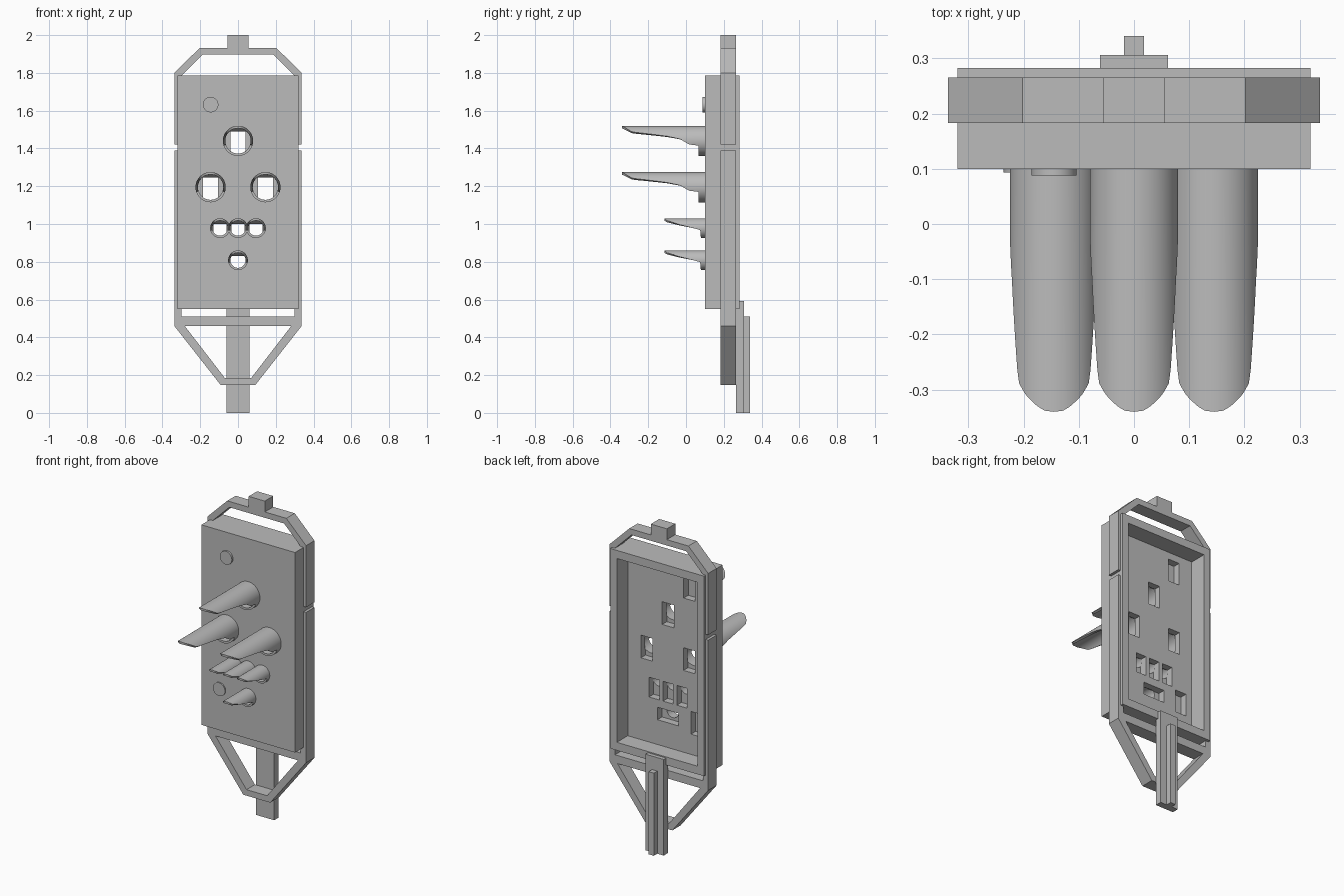
import bpy, bmesh, math

cube = bpy.data.objects.get("Cube")
if cube:
    bpy.data.objects.remove(cube, do_unlink=True)

# Single grey plastic
GREY = (0.5, 0.5, 0.5, 1)
grey = bpy.data.materials.new("grey_plastic")
grey.use_nodes = True
grey.diffuse_color = GREY
grey.node_tree.nodes["Principled BSDF"].inputs["Base Color"].default_value = GREY


def finish(name, bm):
    bmesh.ops.recalc_face_normals(bm, faces=bm.faces)
    mesh = bpy.data.meshes.new(name)
    bm.to_mesh(mesh)
    bm.free()
    mesh.materials.append(grey)
    obj = bpy.data.objects.new(name, mesh)
    bpy.context.collection.objects.link(obj)
    return obj


def activate(obj):
    bpy.ops.object.select_all(action='DESELECT')
    obj.select_set(True)
    bpy.context.view_layer.objects.active = obj


def smooth(obj):
    activate(obj)
    bpy.ops.object.shade_smooth_by_angle(angle=math.radians(35))


def box(name, x0, x1, y0, y1, z0, z1):
    return prism(name, [(x0, z0), (x1, z0), (x1, z1), (x0, z1)], y0, y1)


def prism(name, outline, y0, y1):
    """Front outline (x, z) extruded from y0 to y1."""
    bm = bmesh.new()
    face = bm.faces.new([bm.verts.new((x, y0, z)) for x, z in outline])
    out = bmesh.ops.extrude_face_region(bm, geom=[face])["geom"]
    verts = [v for v in out if isinstance(v, bmesh.types.BMVert)]
    bmesh.ops.translate(bm, verts=verts, vec=(0, y1 - y0, 0))
    return finish(name, bm)


def disc(name, x, z, r, y0, y1):
    ring = [(x + r * math.cos(i * math.tau / 48), z + r * math.sin(i * math.tau / 48))
            for i in range(48)]
    return prism(name, ring, y0, y1)


def cut(target, cutter):
    cutter.hide_render = True
    mod = target.modifiers.new("cut", 'BOOLEAN')
    mod.operation, mod.solver, mod.object = 'DIFFERENCE', 'EXACT', cutter
    activate(target)
    bpy.ops.object.modifier_apply(modifier=mod.name)
    bpy.data.objects.remove(cutter, do_unlink=True)


def mirrored(half):
    """Right half of an outline, top to bottom, closed with its mirror image."""
    return half + [(-x, z) for x, z in reversed(half)]


# Lamp hoods: a tube whose front edge follows (degrees from top, y)
BIG_EDGE = [(0, -.34), (12, -.338), (22, -.33), (39, -.31), (54, -.285), (62, -.2),
            (72, -.1), (83, -.03), (97, 0), (104, .02), (107, .065), (180, .065)]
SMALL_EDGE = [(0, -.115), (20, -.112), (40, -.1), (67, -.04), (90, .04),
              (101, .075), (180, .08)]


def edge_y(edge, deg):
    for (a, ya), (b, yb) in zip(edge, edge[1:]):
        if deg <= b:
            return ya + (yb - ya) * (deg - a) / (b - a)
    return edge[-1][1]


def hood(name, x, z, r, wall, edge):
    bm = bmesh.new()
    steps = 90
    rows = []
    for i in range(steps):
        deg = 360 * i / steps
        y = edge_y(edge, min(deg, 360 - deg))
        s, c = math.sin(math.radians(deg)), math.cos(math.radians(deg))
        rows.append([bm.verts.new((x + q * s, yy, z + q * c))
                     for q, yy in ((r, y), (r, .105), (r - wall, .105), (r - wall, y))])
    for a, b in zip(rows, rows[1:] + rows[:1]):
        for k in range(4):
            m = (k + 1) % 4
            bm.faces.new((a[k], a[m], b[m], b[k]))
    smooth(finish(name, bm))


def baffle(name, x, z, r, drop):
    """Sloped ceiling inside a lamp hole."""
    half = math.sqrt(r * r - drop * drop)
    bm = bmesh.new()
    ends = [[bm.verts.new((xx, y, zz)) for y, zz in
             ((.105, z + r), (.135, z + drop), (.135, z + r))]
            for xx in (x - half, x + half)]
    a, b = ends
    bm.faces.new(a)
    bm.faces.new(b)
    for k in range(3):
        m = (k + 1) % 3
        bm.faces.new((a[k], a[m], b[m], b[k]))
    finish(name, bm)


# Housing with hollow back
housing = box("housing", -.32, .32, .1, .282, .55, 1.785)
cut(housing, box("recess", -.275, .275, .175, .4, .6, 1.735))

# Lamps: name, x, z, hood radius, wall, pocket width, pocket bottom, pocket top, edge
lamps = [("top_lamp", 0, 1.44, .08, .013, .08, -.09, .05, BIG_EDGE),
         ("left_lamp", .145, 1.195, .08, .013, .08, -.09, .05, BIG_EDGE),
         ("right_lamp", -.145, 1.195, .08, .013, .08, -.09, .05, BIG_EDGE)]
for label, x in (("right", -.095), ("middle", 0), ("left", .095)):
    lamps.append((label + "_small_lamp", x, .978, .052, .012, .07, -.1, .022, SMALL_EDGE))
lamps.append(("bottom_lamp", 0, .808, .052, .012, .145, -.055, .022, SMALL_EDGE))

for name, x, z, r, wall, w, low, high, edge in lamps:
    cut(housing, disc("hole", x, z, r - wall, 0, .135))
    cut(housing, box("pocket", x - w / 2, x + w / 2, .13, .2, z + low, z + high))
    hood(name + "_hood", x, z, r, wall, edge)
    baffle(name + "_baffle", x, z, r - wall, high)

# Blind round buttons with pockets behind them
for name, x, z, y in (("upper_button", -.145, 1.632, .088), ("lower_button", -.195, .805, .093)):
    smooth(disc(name, x, z, .041, y, .105))
    cut(housing, box("pocket", x - .038, x + .038, .13, .2, z - .08, z + .06))

# Surrounding frame, split near the middle of each side
Y0, Y1 = .183, .265
outer = mirrored([(.055, 2), (.055, 1.933), (.202, 1.933), (.337, 1.8),
                  (.337, .46), (.092, .148)])
frame = prism("frame", outer, Y0, Y1)
cut(frame, prism("main_opening", mirrored([(.187, 1.897), (.3, 1.785), (.3, .51)]), 0, 1))
cut(frame, prism("lower_opening", mirrored([(.282, .46), (.07, .185)]), 0, 1))
cut(frame, box("side_gap", -1, 1, 0, 1, 1.388, 1.42))

# Mounting post with stiffening rib
box("post", -.062, .062, .265, .306, 0, .593)
box("post_rib", -.018, .018, .3, .34, 0, .51)
